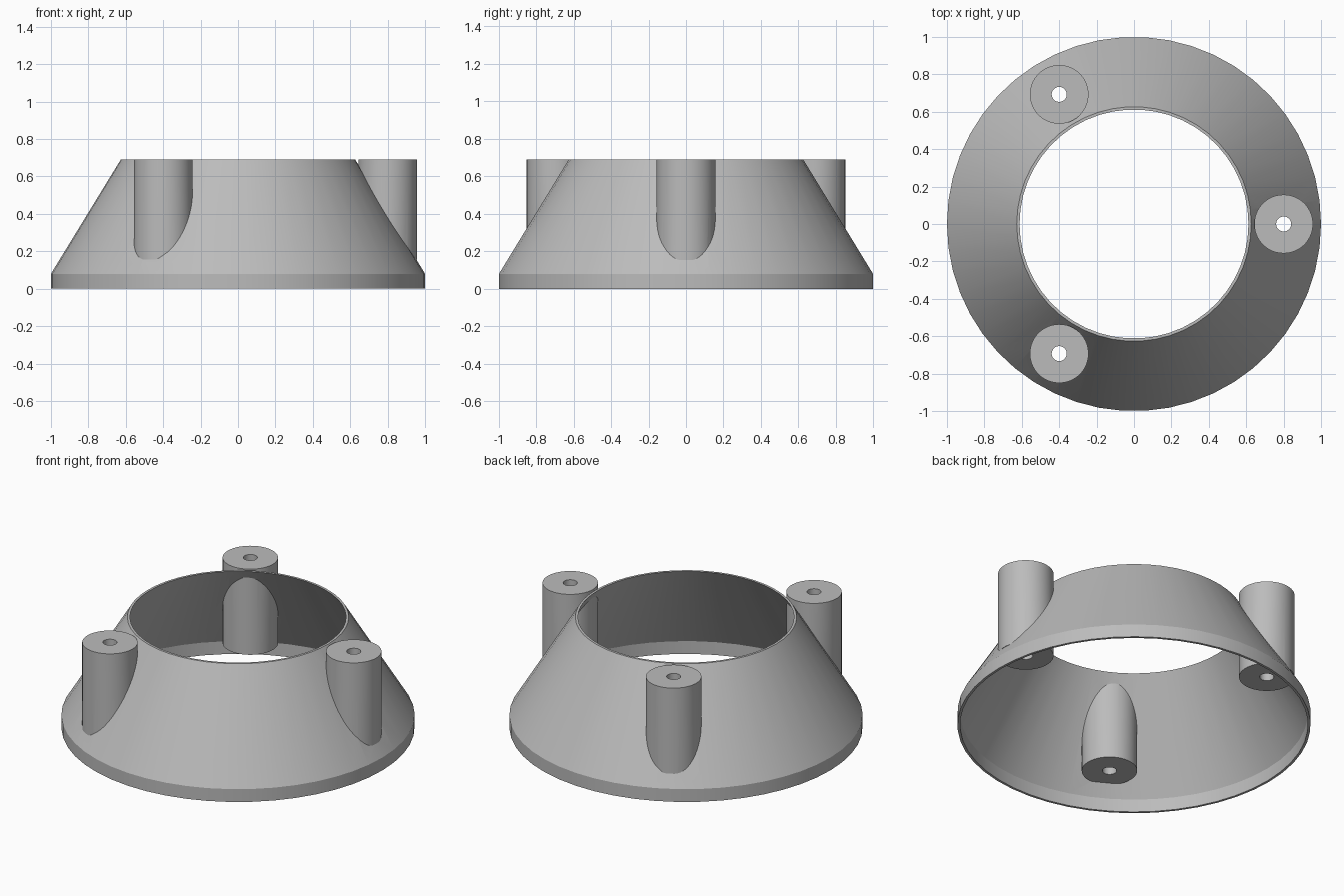
import bpy
import bmesh
from math import cos, sin, radians, tau

if "Cube" in bpy.data.objects:
    bpy.data.objects.remove(bpy.data.objects["Cube"], do_unlink=True)

SIDES = 50
HEIGHT = 0.69
POST_BOTTOM = 0.155

grey = bpy.data.materials.new("plain grey")
grey.use_nodes = True
colour = (0.5, 0.5, 0.5, 1)
grey.diffuse_color = colour
grey.node_tree.nodes["Principled BSDF"].inputs["Base Color"].default_value = colour


def lathe(name, profile, location=(0, 0, 0)):
    """Spin a closed (radius, height) profile into a ring-shaped solid."""
    bm = bmesh.new()
    rings = [[bm.verts.new((r * cos(tau * i / SIDES), r * sin(tau * i / SIDES), z))
              for i in range(SIDES)] for r, z in profile]
    for a, b in zip(rings, rings[1:] + rings[:1]):
        for i in range(SIDES):
            j = (i + 1) % SIDES
            bm.faces.new((a[i], a[j], b[j], b[i]))
    bmesh.ops.recalc_face_normals(bm, faces=bm.faces)
    return finish(name, bm, location)


def cylinder(name, radius, bottom, top, location):
    bm = bmesh.new()
    bmesh.ops.create_cone(bm, cap_ends=True, segments=SIDES,
                          radius1=radius, radius2=radius, depth=top - bottom)
    bmesh.ops.translate(bm, verts=bm.verts, vec=(0, 0, (top + bottom) / 2))
    return finish(name, bm, location)


def finish(name, bm, location):
    mesh = bpy.data.meshes.new(name)
    bm.to_mesh(mesh)
    bm.free()
    mesh.materials.append(grey)
    obj = bpy.data.objects.new(name, mesh)
    obj.location = location
    bpy.context.collection.objects.link(obj)
    return obj


def select(obj):
    bpy.ops.object.select_all(action="DESELECT")
    obj.select_set(True)
    bpy.context.view_layer.objects.active = obj


def combine(target, tool, operation):
    select(target)
    mod = target.modifiers.new(operation.lower(), "BOOLEAN")
    mod.operation, mod.solver, mod.object = operation, "EXACT", tool
    bpy.ops.object.modifier_apply(modifier=mod.name)
    bpy.data.objects.remove(tool, do_unlink=True)


# Thin conical shell with a short upright rim at its foot
shell = lathe("conical_housing", [
    (1, 0), (1, 0.08), (0.627, HEIGHT),
    (0.612, HEIGHT), (0.985, 0.08), (0.985, 0)])

# Three screw posts passing through the wall, each bored right through
spots = [(0.8 * cos(radians(a)), 0.8 * sin(radians(a)), 0) for a in (0, 120, 240)]
for spot in spots:
    combine(shell, cylinder("screw_post", 0.157, POST_BOTTOM, HEIGHT, spot), "UNION")
for spot in spots:
    combine(shell, cylinder("screw_hole", 0.04, 0.1, HEIGHT + 0.1, spot), "DIFFERENCE")

select(shell)
bpy.ops.object.shade_smooth_by_angle(angle=radians(25))
